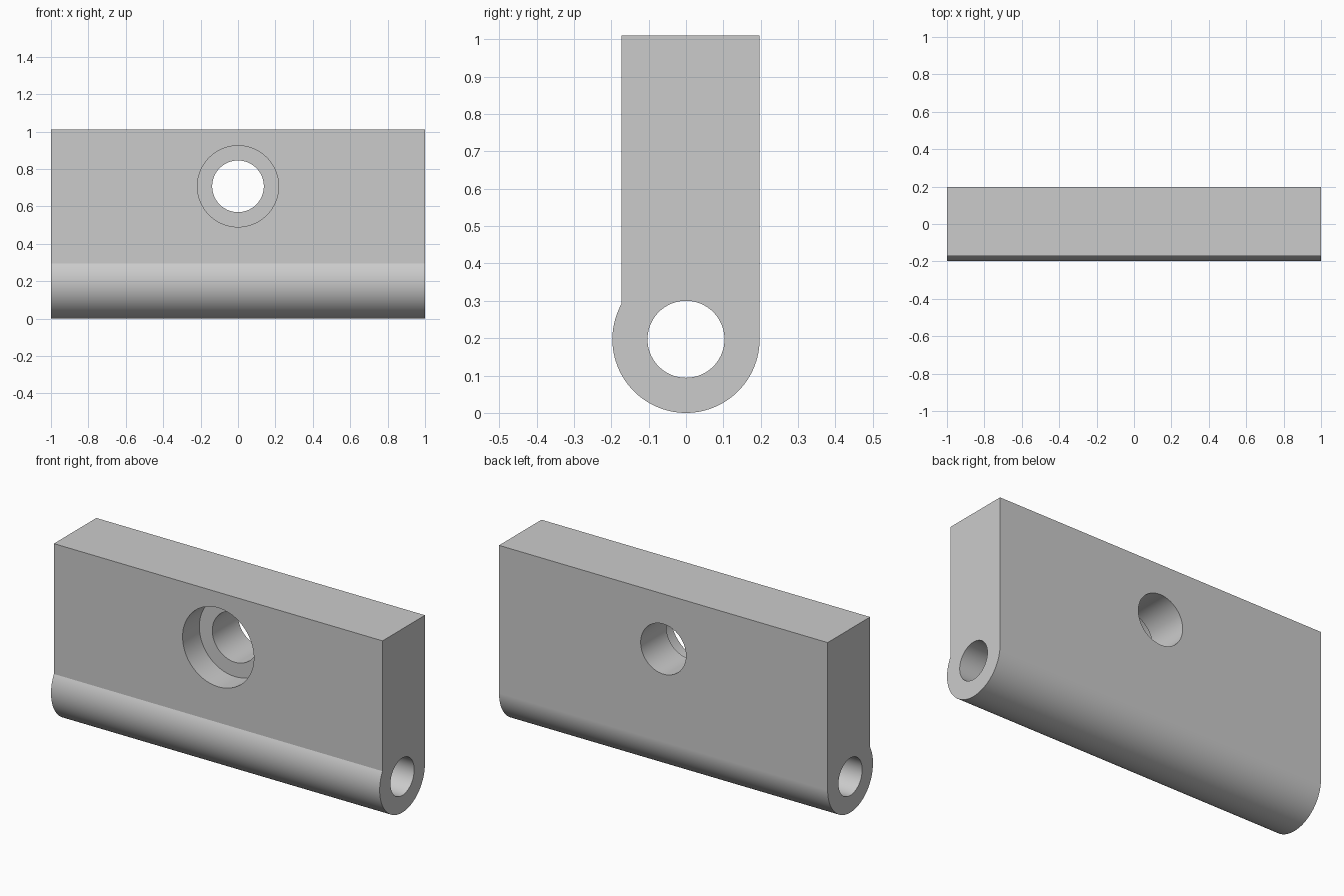
import bpy
import bmesh
from math import acos, cos, sin, pi, radians
from mathutils import Matrix

cube = bpy.data.objects.get("Cube")
if cube:
    bpy.data.objects.remove(cube, do_unlink=True)

# Main dimensions
HALF_LENGTH = 1.0
HEIGHT = 1.01
KNUCKLE_R = 0.197
FRONT_Y = -0.172
PIN_R = 0.103
HOLE_Z = 0.707
HOLE_R = 0.138
BORE_R = 0.217
LEDGE_Y = -0.026

grey = bpy.data.materials.new("plain_grey")
grey.use_nodes = True
colour = (0.6, 0.6, 0.6, 1)
grey.diffuse_color = colour
grey.node_tree.nodes["Principled BSDF"].inputs["Base Color"].default_value = colour


def make_object(name, bm):
    bmesh.ops.recalc_face_normals(bm, faces=bm.faces)
    mesh = bpy.data.meshes.new(name)
    bm.to_mesh(mesh)
    bm.free()
    mesh.materials.append(grey)
    obj = bpy.data.objects.new(name, mesh)
    bpy.context.collection.objects.link(obj)
    return obj


def cylinder(name, radius, axis, start, end, z):
    """Round cutter running along the x or y axis."""
    bm = bmesh.new()
    bmesh.ops.create_cone(bm, cap_ends=True, segments=96, radius1=radius,
                          radius2=radius, depth=end - start)
    middle = (start + end) / 2
    if axis == "X":
        turn, place = Matrix.Rotation(pi / 2, 4, "Y"), (middle, 0, z)
    else:
        turn, place = Matrix.Rotation(pi / 2, 4, "X"), (0, middle, z)
    bm.transform(Matrix.Translation(place) @ turn)
    return make_object(name, bm)


# Plate with a rounded knuckle along its lower edge, as one extruded profile
sweep = 2 * pi - acos(FRONT_Y / KNUCKLE_R)
steps = 72
profile = [(FRONT_Y, HEIGHT), (KNUCKLE_R, HEIGHT)]
for i in range(steps + 1):
    a = -sweep * i / steps
    profile.append((KNUCKLE_R * cos(a), KNUCKLE_R + KNUCKLE_R * sin(a)))

bm = bmesh.new()
end_face = bm.faces.new([bm.verts.new((-HALF_LENGTH, y, z)) for y, z in profile])
extruded = bmesh.ops.extrude_face_region(bm, geom=[end_face], use_keep_orig=True)
bmesh.ops.translate(bm, vec=(2 * HALF_LENGTH, 0, 0),
                    verts=[v for v in extruded["geom"] if isinstance(v, bmesh.types.BMVert)])
plate = make_object("hinge_plate", bm)

# Pin bore through the knuckle, screw hole, and counterbore from the front
cutters = [
    cylinder("pin_bore_cutter", PIN_R, "X", -1.2, 1.2, KNUCKLE_R),
    cylinder("screw_hole_cutter", HOLE_R, "Y", -0.4, 0.4, HOLE_Z),
    cylinder("counterbore_cutter", BORE_R, "Y", -0.4, LEDGE_Y, HOLE_Z),
]
bpy.ops.object.select_all(action="DESELECT")
bpy.context.view_layer.objects.active = plate
plate.select_set(True)
for cutter in cutters:
    cutter.hide_render = True
    cut = plate.modifiers.new(cutter.name, "BOOLEAN")
    cut.operation = "DIFFERENCE"
    cut.solver = "EXACT"
    cut.object = cutter
    bpy.ops.object.modifier_apply(modifier=cut.name)
for cutter in cutters:
    bpy.data.objects.remove(cutter, do_unlink=True)

# Smooth curves with crisp rims; flat faces keep flat normals
bpy.ops.object.shade_smooth_by_angle(angle=radians(20))
weighted = plate.modifiers.new("flat_face_normals", "WEIGHTED_NORMAL")
weighted.keep_sharp = True
